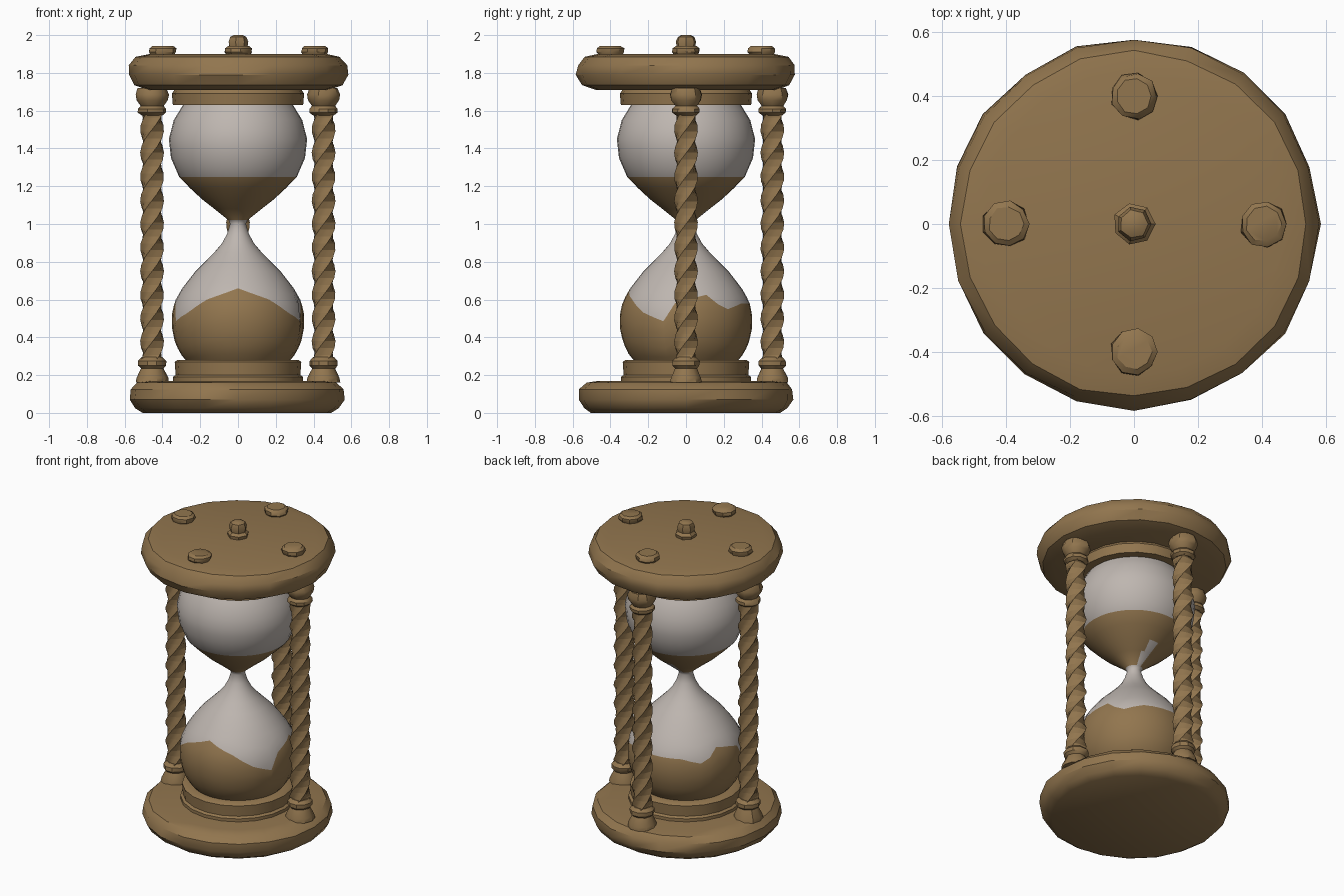
import bpy, math, random
from math import sin, cos, pi, radians

if "Cube" in bpy.data.objects:
    bpy.data.objects.remove(bpy.data.objects["Cube"])

random.seed(4)


def material(name, rgb):
    m = bpy.data.materials.new(name)
    m.diffuse_color = (*rgb, 1)
    m.use_nodes = True
    m.node_tree.nodes["Principled BSDF"].inputs["Base Color"].default_value = m.diffuse_color
    return m


WOOD = material("brown_wood", (0.287, 0.180, 0.077))
GLASS = material("pale_glass", (0.515, 0.468, 0.434))


def interp(table, x):
    """Linear lookup in a sorted list of (x, value) pairs."""
    for (a, va), (b, vb) in zip(table, table[1:]):
        if x <= b:
            return va + (vb - va) * max(0, x - a) / (b - a)
    return table[-1][1]


def tube(name, rows, segs, point, mats=(WOOD,), pick=None, angle=35):
    """Closed skin of rows x segs; point(row, angle) gives each position."""
    verts = [point(r, 2 * pi * s / segs) for r in range(rows) for s in range(segs)]
    faces = [(r * segs + s, r * segs + (s + 1) % segs,
              (r + 1) * segs + (s + 1) % segs, (r + 1) * segs + s)
             for r in range(rows - 1) for s in range(segs)]
    faces += [tuple(reversed(range(segs))),
              tuple(range((rows - 1) * segs, rows * segs))]
    me = bpy.data.meshes.new(name)
    me.from_pydata(verts, [], faces)
    for m in mats:
        me.materials.append(m)
    if pick:
        for p in me.polygons:
            p.material_index = pick(p.index // segs, p.center)
    me.shade_smooth()
    me.set_sharp_from_angle(angle=radians(angle))
    ob = bpy.data.objects.new(name, me)
    bpy.context.collection.objects.link(ob)
    return ob


def lathe(name, profile, segs, at=(0, 0), rough=0.0, angle=35):
    """Turned part from (radius, z) pairs, slightly hand-hewn when rough > 0."""
    def point(r, a):
        rad, z = profile[r]
        rad *= 1 + random.uniform(-rough, rough)
        return at[0] + rad * cos(a), at[1] + rad * sin(a), z
    return tube(name, len(profile), segs, point, angle=angle)


# Round end plates and the collars that hold the glass
lathe("bottom_plate", [(0.50, 0), (0.54, 0.025), (0.57, 0.07), (0.565, 0.125),
                       (0.53, 0.16), (0.46, 0.17)], 20, (-0.005, 0), 0.008)
lathe("top_plate", [(0.48, 1.71), (0.55, 1.735), (0.58, 1.79), (0.575, 1.84),
                    (0.54, 1.885), (0.47, 1.90)], 20, (0, 0), 0.008)
lathe("bottom_collar", [(0.345, 0.16), (0.345, 0.19), (0.33, 0.20), (0.335, 0.27),
                        (0.32, 0.28), (0.26, 0.28)], 20)
lathe("top_collar", [(0.27, 1.63), (0.345, 1.63), (0.35, 1.69), (0.33, 1.72)], 20)

# Glass silhouette as (z, radius)
BULB = [(0.27, 0.27), (0.32, 0.31), (0.38, 0.335), (0.45, 0.35), (0.52, 0.35),
        (0.59, 0.335), (0.66, 0.295), (0.75, 0.225), (0.85, 0.125), (0.90, 0.083),
        (0.95, 0.057), (1.0, 0.042), (1.02, 0.05), (1.08, 0.125), (1.15, 0.215),
        (1.25, 0.312), (1.35, 0.355), (1.45, 0.366), (1.55, 0.34), (1.64, 0.285)]

# Sand heap height around the lower bulb: degrees from the side, height
HEAP = [(-90, 0.66), (-60, 0.60), (-40, 0.53), (-20, 0.485), (-10, 0.58),
        (0, 0.60), (24, 0.63), (34, 0.54), (60, 0.58), (90, 0.58)]


def heap(a):
    return interp(HEAP, math.degrees(math.atan2(sin(a), abs(cos(a)))))


LOWER = 9   # row that follows the top of the sand heap
UPPER = [0.69, 0.75, 0.80, 0.85, 0.90, 0.95, 1.0, 1.02, 1.08, 1.13, 1.19,
         1.25, 1.30, 1.35, 1.40, 1.45, 1.50, 1.55, 1.60, 1.64]


def bulb_height(r, a):
    h = heap(a)
    if r <= LOWER:
        return 0.27 + (h - 0.27) * r / LOWER
    if r <= LOWER + 3:
        return h + (0.69 - h) * (r - LOWER) / 3
    return UPPER[r - LOWER - 3]


def bulb_point(r, a):
    z = bulb_height(r, a)
    rad = interp(BULB, z)
    return rad * cos(a), rad * sin(a), z


def bulb_colour(r, c):
    if r < LOWER:
        return 0
    if 1.02 < c.z < 1.25:
        # small clear wedge at the back of the funnel
        clear = c.z < 1.13 and 75 < math.degrees(math.atan2(c.y, c.x)) < 100
        return 1 if clear else 0
    return 1


tube("glass_bulbs_with_sand", LOWER + 3 + len(UPPER), 36, bulb_point,
     (WOOD, GLASS), bulb_colour, 50)


# Twisted columns with turned feet and capitals; the front stays open
def column_point(at):
    def point(r, a):
        z = 0.27 + 1.33 * r / 36
        rad = 0.055 + 0.008 * cos(4 * a)
        t = a + 2 * pi * z / 0.5
        return at[0] + rad * cos(t), at[1] + rad * sin(t), z
    return point


for side, at in {"left": (-0.455, 0), "right": (0.453, 0), "back": (0, 0.457)}.items():
    tube(side + "_column", 37, 12, column_point(at), angle=25)
    lathe(side + "_column_foot", [(0.088, 0.16), (0.085, 0.185), (0.06, 0.235),
          (0.075, 0.25), (0.075, 0.275), (0.055, 0.295)], 10, at, 0.03)
    lathe(side + "_column_capital", [(0.055, 1.575), (0.075, 1.59), (0.075, 1.61),
          (0.06, 1.625), (0.082, 1.655), (0.088, 1.685), (0.075, 1.72)], 10, at, 0.03)

# Flat pegs and the centre finial on top
for side, at in {"left": (-0.40, 0), "right": (0.405, 0),
                 "front": (0, -0.40), "back": (0, 0.40)}.items():
    lathe(side + "_peg", [(0.06, 1.89), (0.073, 1.91), (0.072, 1.93), (0.055, 1.943)],
          9, at, 0.05)
lathe("finial", [(0.06, 1.89), (0.066, 1.92), (0.05, 1.935), (0.055, 1.965),
                 (0.045, 1.99), (0.025, 2.0)], 7, (0, 0), 0.03)
